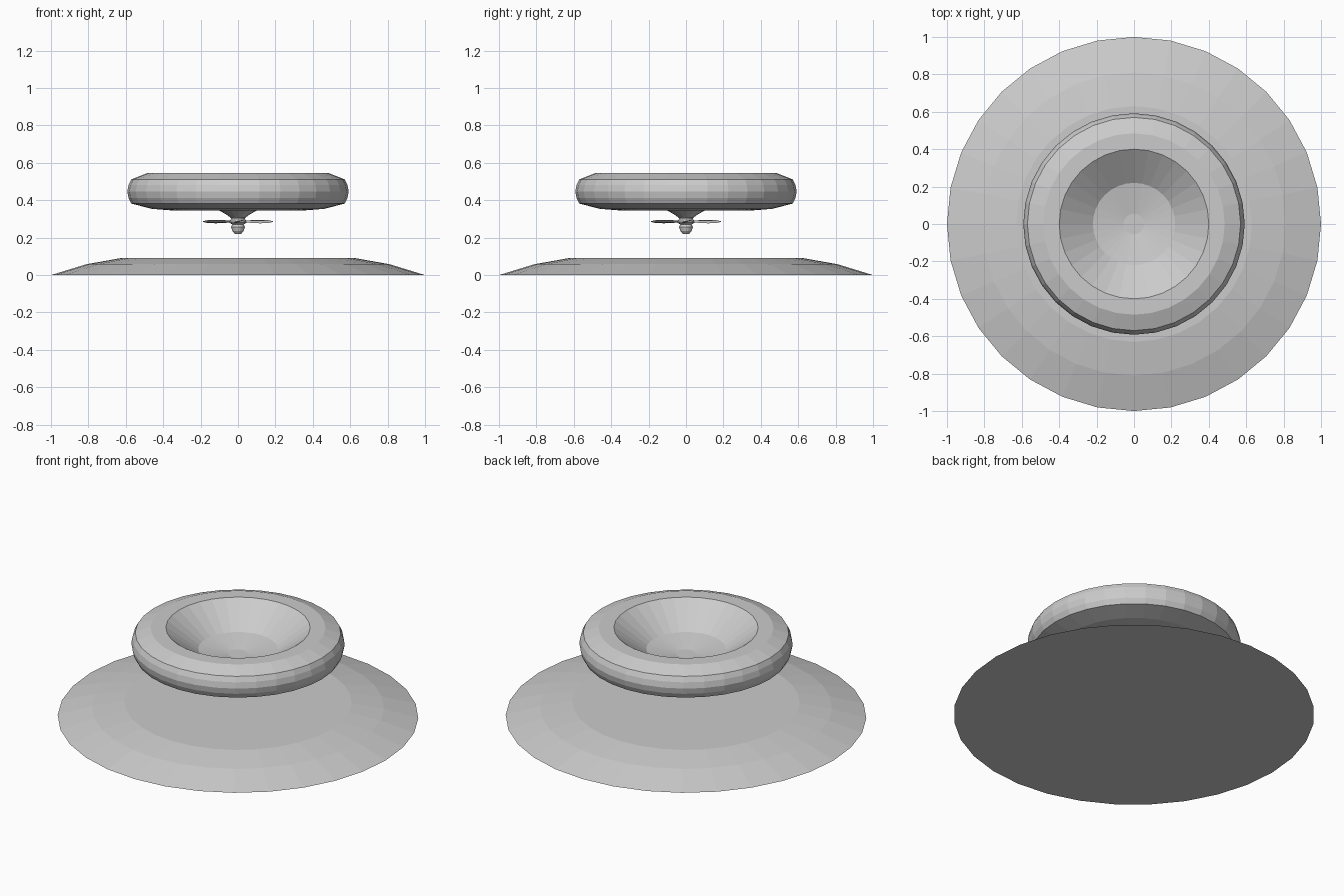
import bpy, bmesh, math
from mathutils import Matrix, Vector

if "Cube" in bpy.data.objects:
    bpy.data.objects.remove(bpy.data.objects["Cube"])


def finish(name, bm):
    bmesh.ops.recalc_face_normals(bm, faces=bm.faces)
    mesh = bpy.data.meshes.new(name)
    bm.to_mesh(mesh)
    bm.free()
    obj = bpy.data.objects.new(name, mesh)
    bpy.context.collection.objects.link(obj)
    return obj


def lathe(name, profile, sides):
    """Revolve (radius, z) points, capping both ends with flat discs."""
    bm = bmesh.new()
    rings = []
    for r, z in profile:
        rings.append([bm.verts.new((r * math.cos(2 * math.pi * i / sides),
                                    r * math.sin(2 * math.pi * i / sides), z))
                      for i in range(sides)])
    for a, b in zip(rings, rings[1:]):
        for i in range(sides):
            j = (i + 1) % sides
            bm.faces.new((a[i], a[j], b[j], b[i]))
    bm.faces.new(rings[0])
    bm.faces.new(rings[-1])
    return finish(name, bm)


# Ground base: low stepped dome
lathe("base", [(1.0, 0.0), (0.81, 0.058), (0.63, 0.09)], 32)

# Floating ring body with a bowl hollowed into its top
lathe("bowl_body", [(0.36, 0.346), (0.46, 0.354), (0.57, 0.382), (0.585, 0.412),
                    (0.592, 0.447), (0.585, 0.482), (0.57, 0.512), (0.485, 0.545),
                    (0.40, 0.545), (0.22, 0.415), (0.055, 0.385)], 32)

# Neck under the body
lathe("propeller_neck", [(0.105, 0.348), (0.065, 0.325), (0.04, 0.308), (0.036, 0.295)], 16)

# Hub and rounded nose
lathe("propeller_hub", [(0.036, 0.30), (0.045, 0.29), (0.045, 0.28), (0.03, 0.27),
                        (0.037, 0.258), (0.03, 0.235), (0.016, 0.219)], 16)

# Four pitched blades: (distance out, half width, half thickness)
sections = [(0.03, 0.012, 0.006), (0.07, 0.028, 0.006), (0.12, 0.036, 0.005),
            (0.165, 0.027, 0.004), (0.187, 0.008, 0.002)]
pitch = Matrix.Rotation(math.radians(15), 4, 'X')
bm = bmesh.new()
for k in range(4):
    place = (Matrix.Translation((0, 0, 0.286))
             @ Matrix.Rotation(k * math.pi / 2, 4, 'Z') @ pitch)
    loops = [[bm.verts.new(place @ Vector(p)) for p in
              ((d, -w, 0), (d, 0, -t), (d, w, 0), (d, 0, t))] for d, w, t in sections]
    for a, b in zip(loops, loops[1:]):
        for i in range(4):
            j = (i + 1) % 4
            bm.faces.new((a[i], a[j], b[j], b[i]))
    bm.faces.new(loops[0])
    bm.faces.new(loops[-1])
finish("propeller_blades", bm)
